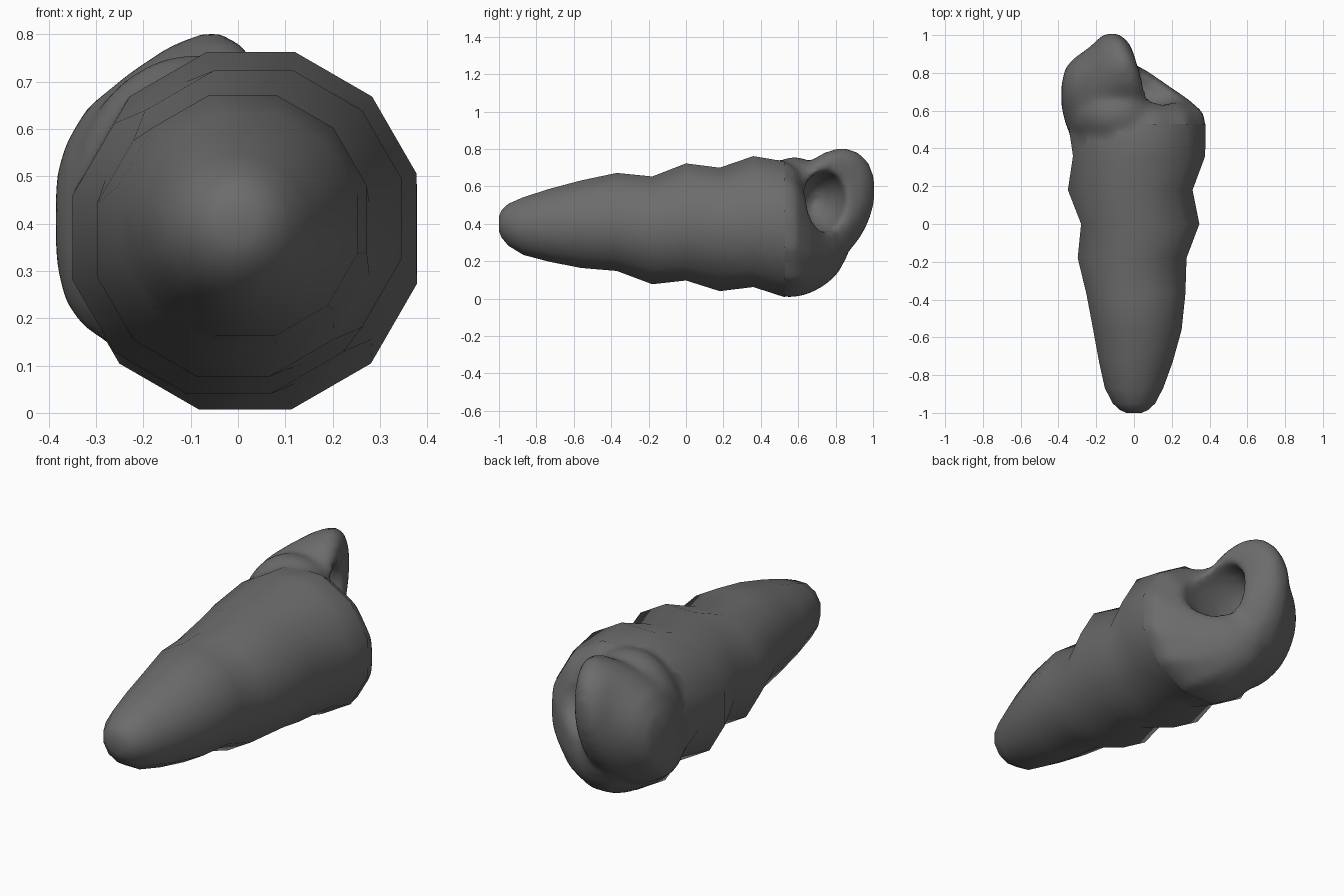
import bpy, bmesh, math
from mathutils import Matrix

cube = bpy.data.objects.get("Cube")
if cube:
    bpy.data.objects.remove(cube, do_unlink=True)

TAU = 2 * math.pi
SIDES = 12

# Dark grey shell colour
grey = bpy.data.materials.new("dark_grey")
grey.use_nodes = True
colour = (.15, .15, .15, 1)
grey.diffuse_color = colour
grey.node_tree.nodes["Principled BSDF"].inputs["Base Color"].default_value = colour


def loft(bm, rings, cap_end=True):
    """Skin a list of closed rings, capping the start and maybe the end."""
    loops = [[bm.verts.new(p) for p in ring] for ring in rings]
    n = len(loops[0])
    for a, b in zip(loops, loops[1:]):
        for i in range(n):
            j = (i + 1) % n
            bm.faces.new((a[i], a[j], b[j], b[i]))
    bm.faces.new(loops[0][::-1])
    if cap_end:
        bm.faces.new(loops[-1])


def body_ring(y, cx, cz, r):
    """Twelve-sided ring with flats on the four axes."""
    r /= math.cos(TAU / SIDES / 2)
    angles = [TAU * (i + .5) / SIDES for i in range(SIDES)]
    return [(cx + r * math.sin(a), y, cz + r * math.cos(a)) for a in angles]


def whorl_ring(x, cy, cz, ry, rz):
    """Upright oval, leaning back at the top and slanted towards the mouth."""
    slant = max(0, x + .23) * 1.2
    ring = []
    for i in range(32):
        a = TAU * i / 32
        dz = rz * math.sin(a)
        dy = ry * math.cos(a) + .25 * dz
        ring.append((x - slant * dy, cy + dy, cz + dz))
    return ring


def make_object(name, bm):
    bmesh.ops.recalc_face_normals(bm, faces=bm.faces)
    mesh = bpy.data.meshes.new(name)
    bm.to_mesh(mesh)
    bm.free()
    mesh.materials.append(grey)
    obj = bpy.data.objects.new(name, mesh)
    bpy.context.collection.objects.link(obj)
    return obj


def add_ellipsoid(bm, centre, radii, turn=0, lean=0):
    place = (Matrix.Translation(centre) @ Matrix.Rotation(turn, 4, 'Z')
             @ Matrix.Rotation(lean, 4, 'X') @ Matrix.Diagonal((*radii, 1)))
    bmesh.ops.create_uvsphere(bm, u_segments=32, v_segments=20, radius=1, matrix=place)


# Spire: y, centre x, centre z, radius; the centres zigzag to form the ridges
spire_rows = [(-1.0, 0, .40, .04), (-.985, 0, .40, .075), (-.95, 0, .395, .112),
              (-.87, 0, .388, .154), (-.73, .01, .392, .195), (-.56, .018, .398, .234),
              (-.37, .01, .41, .262), (-.18, -.01, .365, .288), (0, .033, .41, .313),
              (.18, -.02, .37, .33), (.36, .027, .412, .35), (.53, .015, .37, .363)]
# Base of the body, sinking below the mouth
base_rows = [(.59, .025, .352, .342), (.66, .015, .30, .272), (.74, -.02, .26, .19),
             (.81, -.06, .26, .13), (.86, -.08, .28, .06)]
# Flared last whorl: x, centre y, centre z, half depth, half height
whorl_rows = [(-.385, .68, .41, .05, .09), (-.365, .68, .40, .14, .17),
              (-.32, .66, .41, .21, .235), (-.23, .68, .42, .25, .30),
              (-.14, .73, .46, .26, .315), (-.05, .76, .49, .243, .317),
              (.0, .77, .52, .215, .28), (.04, .77, .53, .17, .225)]

bm = bmesh.new()
loft(bm, [body_ring(*row) for row in spire_rows], cap_end=False)
spire = make_object("spire", bm)

bm = bmesh.new()
loft(bm, [body_ring(*row) for row in spire_rows[-2:] + base_rows])
loft(bm, [whorl_ring(*row) for row in whorl_rows])
# Shoulder bridging the body and the flared whorl
add_ellipsoid(bm, (-.09, .58, .42), (.27, .21, .34))
last_whorl = make_object("last_whorl", bm)

# Hollow of the mouth
bm = bmesh.new()
add_ellipsoid(bm, (.08, .74, .52), (.31, .128, .165), turn=.2, lean=-.2)
cutter = make_object("mouth_cutter", bm)
cutter.hide_render = True

# Fuse the whorl, carve the mouth, soften the joins
bpy.context.view_layer.objects.active = last_whorl
last_whorl.select_set(True)
fuse = last_whorl.modifiers.new("fuse", 'REMESH')
carve = last_whorl.modifiers.new("carve", 'BOOLEAN')
carve.operation = 'DIFFERENCE'
carve.object = cutter
even = last_whorl.modifiers.new("even", 'REMESH')
for remesh in (fuse, even):
    remesh.mode = 'VOXEL'
    remesh.voxel_size = .02
soften = last_whorl.modifiers.new("soften", 'SMOOTH')
soften.factor = .5
soften.iterations = 10
for name in [m.name for m in last_whorl.modifiers]:
    bpy.ops.object.modifier_apply(modifier=name)
bpy.data.objects.remove(cutter, do_unlink=True)

spire.select_set(True)
bpy.ops.object.shade_smooth()
